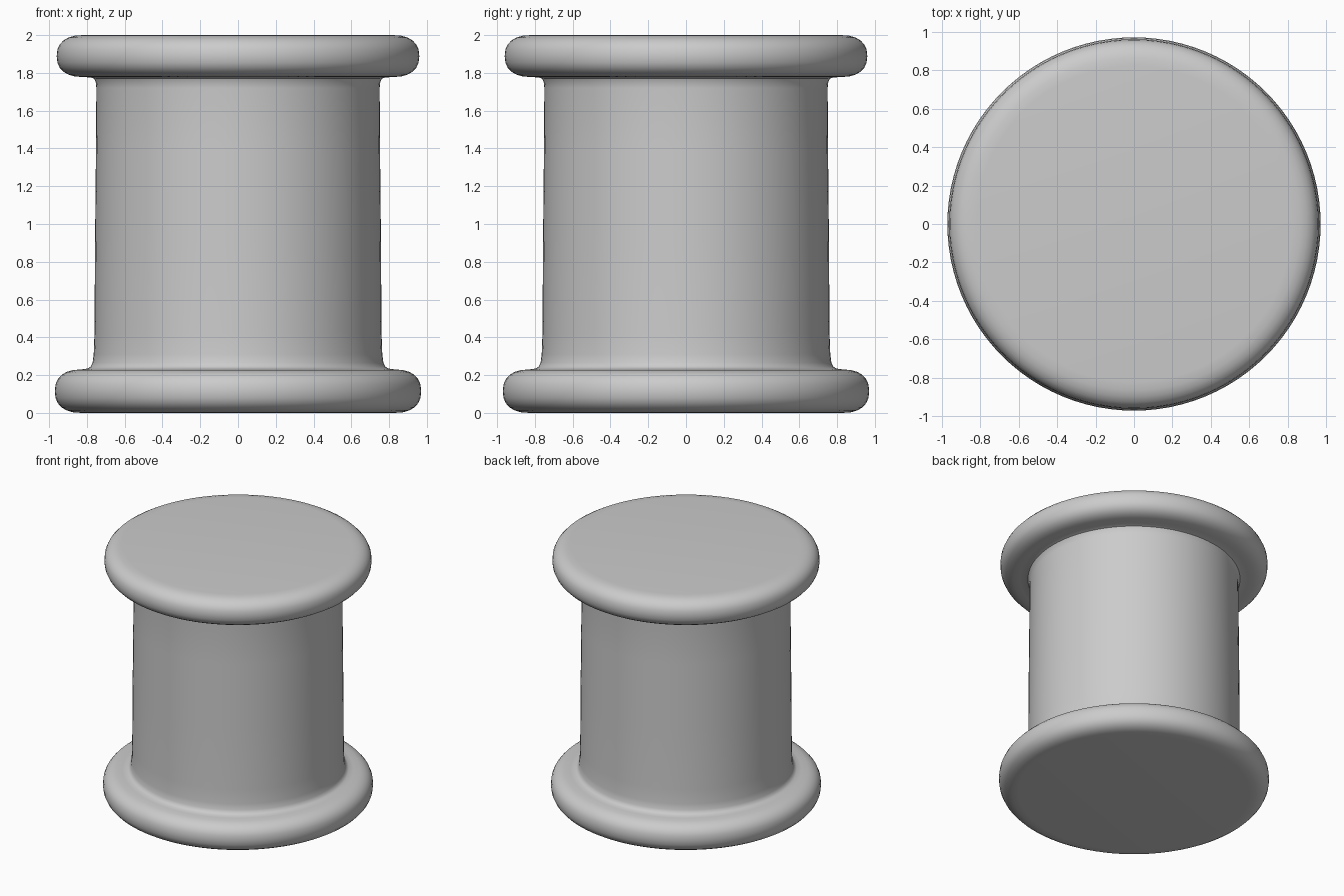
import bpy, bmesh, math

if "Cube" in bpy.data.objects:
    bpy.data.objects.remove(bpy.data.objects["Cube"])

SEGMENTS = 96


def rounded_edge(radius, z_low, z_high, width):
    """Half-ellipse rim running from the underside to the upper face."""
    mid, half = (z_low + z_high) / 2, (z_high - z_low) / 2
    points = []
    for i in range(13):
        a = -math.pi / 2 + math.pi * i / 12
        r = radius - width + width * abs(math.cos(a)) ** 0.85
        s = math.sin(a)
        points.append((r, mid + half * math.copysign(abs(s) ** 0.85, s)))
    return points


def lathe(name, profile):
    """Revolve an (r, z) profile about the z axis."""
    bm = bmesh.new()
    verts = [bm.verts.new((r, 0, z)) for r, z in profile]
    edges = [bm.edges.new(pair) for pair in zip(verts, verts[1:])]
    bmesh.ops.spin(bm, geom=verts + edges, cent=(0, 0, 0), axis=(0, 0, 1),
                   angle=math.tau, steps=SEGMENTS)
    bmesh.ops.remove_doubles(bm, verts=bm.verts, dist=0.0005)
    bmesh.ops.recalc_face_normals(bm, faces=bm.faces)
    mesh = bpy.data.meshes.new(name)
    bm.to_mesh(mesh)
    bm.free()
    obj = bpy.data.objects.new(name, mesh)
    bpy.context.collection.objects.link(obj)
    bpy.context.view_layer.objects.active = obj
    obj.select_set(True)
    bpy.ops.object.shade_smooth_by_angle(angle=math.radians(35))
    obj.select_set(False)
    return obj


# Lower rim, slightly wider than the upper one
profile = [(0, 0)] + rounded_edge(0.97, 0.0, 0.23, 0.14)
# Shaft with a flared foot, a faint taper and a small fillet under the top
profile += [(0.795, 0.235), (0.78, 0.245), (0.77, 0.265), (0.764, 0.31),
            (0.76, 0.42), (0.757, 0.9), (0.752, 1.4), (0.75, 1.72),
            (0.753, 1.75), (0.762, 1.77), (0.78, 1.776)]
# Upper rim and closed top
profile += rounded_edge(0.96, 1.778, 2.0, 0.14) + [(0, 2.0)]

lathe("spool_body", profile)
